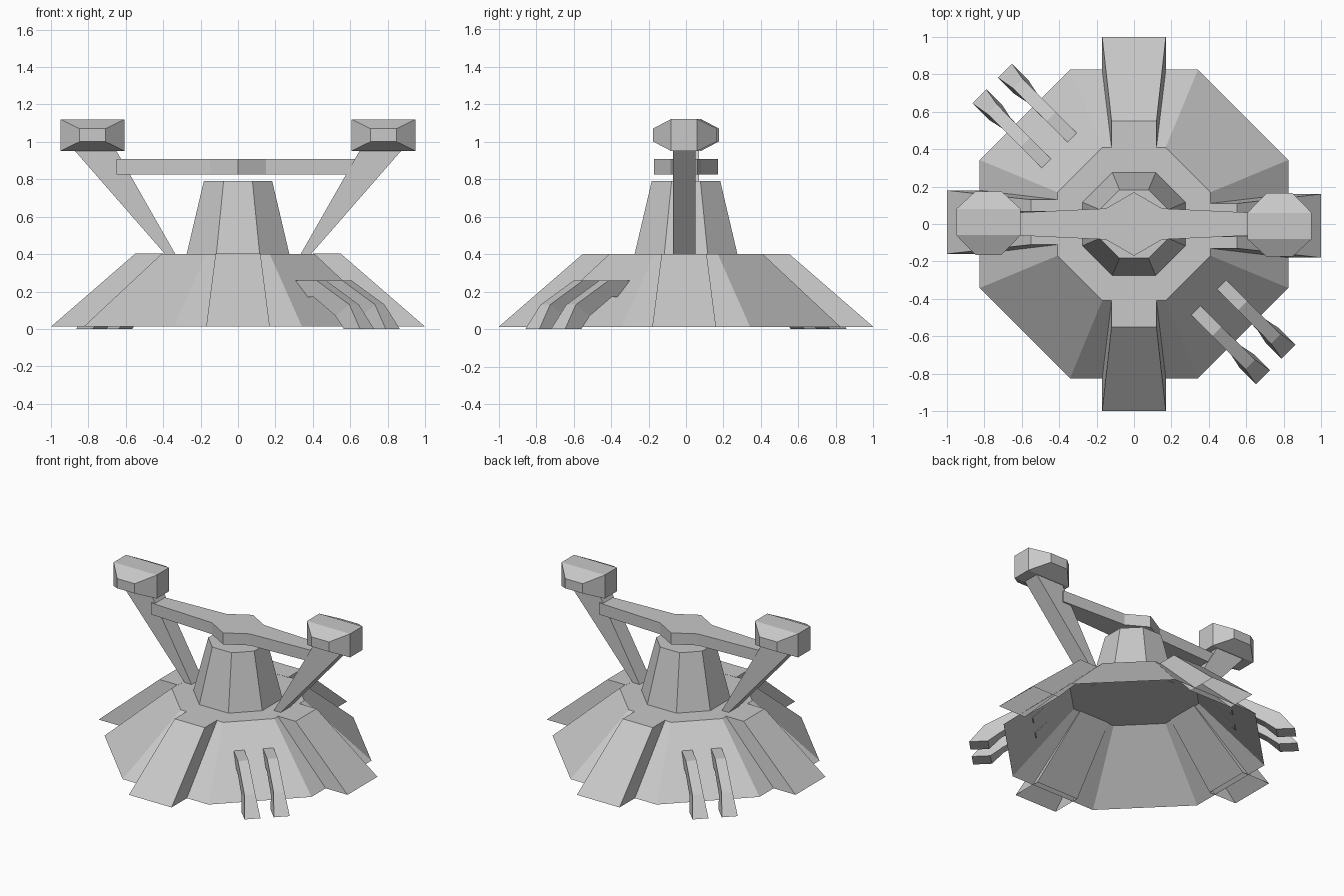
import bpy, bmesh, math
from mathutils import Matrix, Vector

if "Cube" in bpy.data.objects:
    bpy.data.objects.remove(bpy.data.objects["Cube"])

grey = bpy.data.materials.new("light grey")
grey.diffuse_color = (0.58, 0.58, 0.58, 1)
grey.use_nodes = True
grey.node_tree.nodes["Principled BSDF"].inputs["Base Color"].default_value = grey.diffuse_color


def loft(name, rings, start=True, end=True, turn=0):
    """Skin a list of equal-length rings, optionally capped, turned about z."""
    bm = bmesh.new()
    rot = Matrix.Rotation(math.radians(turn), 4, 'Z')
    vs = [[bm.verts.new(rot @ Vector(p)) for p in r] for r in rings]
    n = len(rings[0])
    for a, b in zip(vs, vs[1:]):
        for i in range(n):
            j = (i + 1) % n
            bm.faces.new((a[i], a[j], b[j], b[i]))
    if start:
        bm.faces.new(vs[0][::-1])
    if end:
        bm.faces.new(vs[-1])
    bmesh.ops.recalc_face_normals(bm, faces=bm.faces)
    me = bpy.data.meshes.new(name)
    bm.to_mesh(me)
    bm.free()
    me.materials.append(grey)
    ob = bpy.data.objects.new(name, me)
    bpy.context.collection.objects.link(ob)
    return ob


def octagon(a, b, z):
    """Octagon with half width a and half edge length b."""
    return [(a, -b, z), (a, b, z), (b, a, z), (-b, a, z),
            (-a, b, z), (-a, -b, z), (-b, -a, z), (b, -a, z)]


Z0, Z1 = 0.012, 0.40

# Skirt, open underneath, and central tower
loft("base_skirt", [octagon(0.825, 0.342, Z0), octagon(0.41, 0.17, Z1)], start=False)
loft("tower", [octagon(0.275, 0.116, Z1 - 0.002), octagon(0.183, 0.077, 0.79)])

# Four sloping ribs (side pair sits slightly off centre)
for turn, off in ((0, 0), (180, 0), (90, -0.01), (270, -0.01)):
    low = [(off - 0.17, -0.78, Z0), (off - 0.17, -1, Z0),
           (off + 0.17, -1, Z0), (off + 0.17, -0.78, Z0)]
    top = [(off - 0.12, -0.40, Z1 + 0.002), (off - 0.12, -0.55, Z1 + 0.002),
           (off + 0.12, -0.55, Z1 + 0.002), (off + 0.12, -0.40, Z1 + 0.002)]
    loft("base_rib", [low, top], start=False, turn=turn)

# Cross beam floating above the tower
outline = [(-0.65, -0.06), (-0.15, -0.083), (0, -0.17), (0.15, -0.083), (0.65, -0.06),
           (0.65, 0.06), (0.15, 0.083), (0, 0.17), (-0.15, 0.083), (-0.65, 0.06)]
loft("cross_beam", [[(x, y, z) for x, y in outline] for z in (0.825, 0.908)])

for turn in (0, 180):
    # Leaning arm
    arm = [(0.335, 0.40), (0.39, 0.40), (0.872, 0.952), (0.65, 0.952)]
    loft("support_arm", [[(x, y, z) for x, z in arm] for y in (-0.07, 0.05)], turn=turn)

    # Head block, tapered towards both ends
    rings = []
    for y, hx, hz in ((-0.175, 0.07, 0.035), (-0.08, 0.172, 0.085),
                      (0.06, 0.172, 0.085), (0.165, 0.07, 0.035)):
        rings.append([(0.778 + sx * hx, y, 1.036 + sz * hz)
                      for sx, sz in ((-1, -1), (1, -1), (1, 1), (-1, 1))])
    loft("head_block", rings, turn=turn)

    # Pair of bent struts reaching the ground on the diagonal
    for p in (-0.092, 0.102):
        rings = []
        for dt, zt, db, zb, w in ((0.56, 0.26, 0.65, 0.17, 0.035),
                                  (0.72, 0.26, 0.70, 0.17, 0.035),
                                  (0.97, 0.13, 0.865, 0.07, 0.036),
                                  (1.068, 0.0, 0.945, 0.0, 0.053)):
            rings.append([(d, p + s, z) for d, s, z in
                          ((dt, -w, zt), (dt, w, zt), (db, w, zb), (db, -w, zb))])
        loft("ground_strut", rings, turn=turn - 45)
